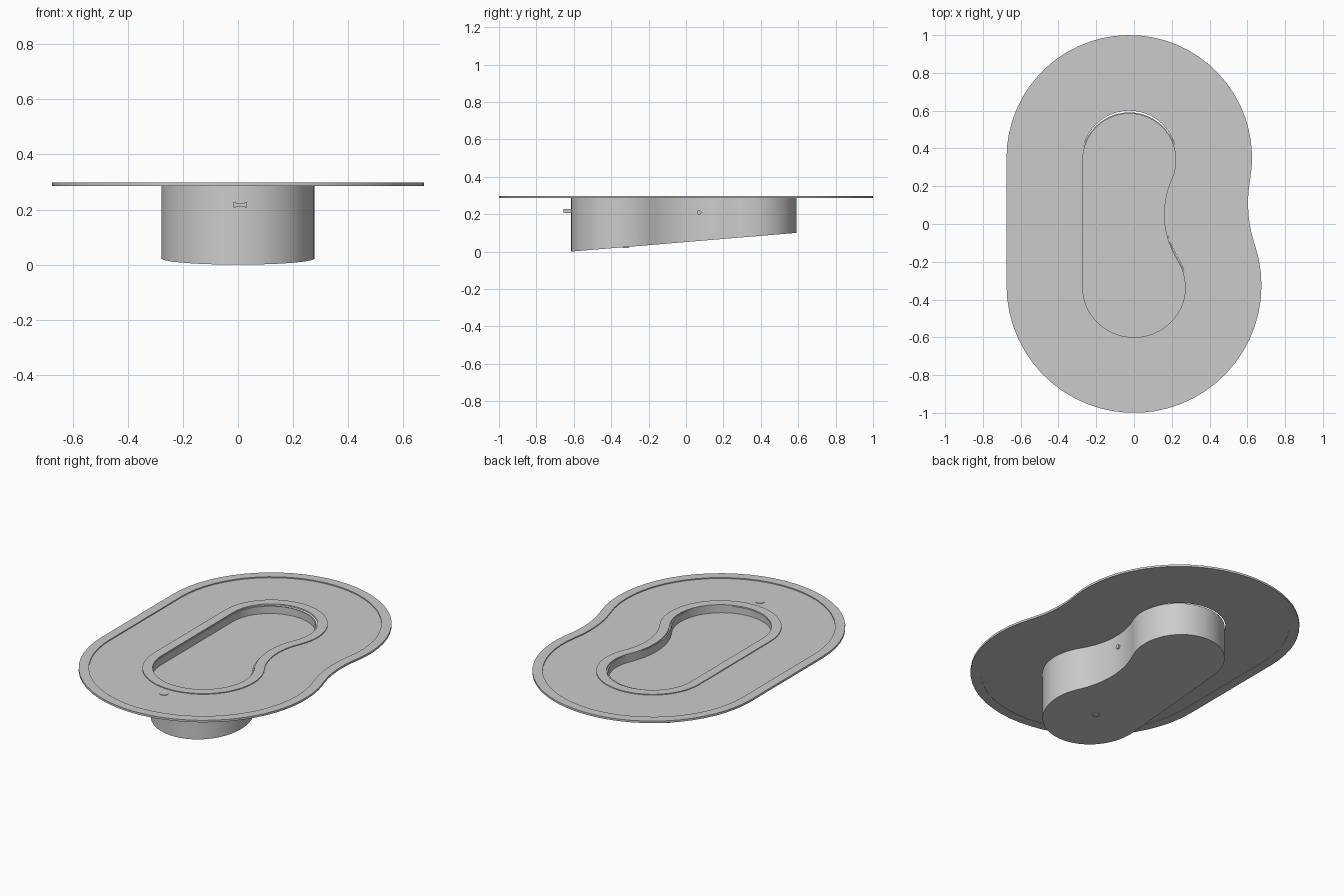
import bpy, bmesh, math
from mathutils import Vector

if "Cube" in bpy.data.objects:
    bpy.data.objects.remove(bpy.data.objects["Cube"])

C_BACK, C_FRONT = Vector((-0.025, 0.35)), Vector((0.0, -0.325))
R_BACK, R_FRONT = 0.25, 0.275


def outline(off, waist):
    """Kidney outline: two end arcs, a straight left side and a concave right waist."""
    r1, r2 = R_BACK + off, R_FRONT + off
    d = C_FRONT - C_BACK
    L = d.length
    u = d / L
    a = ((r1 + waist) ** 2 - (r2 + waist) ** 2 + L * L) / (2 * L)
    h = math.sqrt((r1 + waist) ** 2 - a * a)
    c3 = C_BACK + u * a + Vector((-u.y, u.x)) * h
    b1 = math.atan2(*(c3 - C_BACK).yx)
    b2 = math.atan2(*(c3 - C_FRONT).yx)
    pts = []

    def arc(c, r, t0, t1, n, skip_ends=False):
        for i in range(n + 1):
            if skip_ends and i in (0, n):
                continue
            t = t0 + (t1 - t0) * i / n
            pts.append((c.x + r * math.cos(t), c.y + r * math.sin(t)))

    arc(C_BACK, r1, b1, math.pi, 32)
    arc(C_FRONT, r2, math.pi, 2 * math.pi + b2, 32)
    arc(c3, waist, b2 + math.pi, b1 + math.pi, 14, True)
    return pts


def loft(name, sections, closed=False, cap=False):
    """Join outlines (points, height or height function) into a surface."""
    bm = bmesh.new()
    loops = []
    for pts, z in sections:
        loops.append([bm.verts.new((x, y, z(y) if callable(z) else z)) for x, y in pts])
    pairs = list(zip(loops, loops[1:]))
    if closed:
        pairs.append((loops[-1], loops[0]))
    for A, B in pairs:
        n = len(A)
        for i in range(n):
            j = (i + 1) % n
            bm.faces.new((A[i], A[j], B[j], B[i]))
    if cap:
        bm.faces.new(loops[0])
        if len(loops) > 1:
            bm.faces.new(loops[-1])
    bmesh.ops.recalc_face_normals(bm, faces=bm.faces)
    me = bpy.data.meshes.new(name)
    bm.to_mesh(me)
    bm.free()
    ob = bpy.data.objects.new(name, me)
    bpy.context.collection.objects.link(ob)
    smooth(ob)
    return ob


def smooth(ob):
    bpy.ops.object.select_all(action='DESELECT')
    ob.select_set(True)
    bpy.context.view_layer.objects.active = ob
    bpy.ops.object.shade_smooth_by_angle(angle=math.radians(30))


def band(name, inner, outer, z0, z1):
    return loft(name, [(inner, z0), (outer, z0), (outer, z1), (inner, z1)], closed=True)


def disc(name, loc, r, depth, rot=(0, 0, 0)):
    bpy.ops.mesh.primitive_cylinder_add(vertices=24, radius=r, depth=depth, location=loc, rotation=rot)
    ob = bpy.context.object
    ob.name = name
    smooth(ob)


def box(name, loc, size):
    bpy.ops.mesh.primitive_cube_add(size=1, location=loc)
    ob = bpy.context.object
    ob.name = name
    ob.scale = size


def shifted(pts, dy=-0.012):
    return [(x, y + dy) for x, y in pts]


def floor_z(y):
    return 0.083 * (y + 0.615)


# Deck: raised outer rim, sunken paving, raised coping
rim_out, rim_in = outline(0.4, 0.7), outline(0.345, 0.755)
coping_out, coping_in = outline(0.055, 0.395), outline(0.0, 0.45)
band("deck_rim", rim_in, rim_out, 0.286, 0.298)
band("deck_paving", coping_out, rim_in, 0.288, 0.292)
band("pool_coping", coping_in, coping_out, 0.288, 0.297)

# Basin with sloping floor, open at the top
wall_out = shifted(outline(0.003, 0.447))
wall_in = shifted(outline(-0.004, 0.454))
loft("pool_basin", [(wall_in, lambda y: floor_z(y) + 0.008), (wall_in, 0.29),
                    (wall_out, 0.29), (wall_out, floor_z)], cap=True)

# Water surface
loft("water", [(shifted(outline(-0.002, 0.452)), 0.246)], cap=True)

# Skimmer mouth behind the front wall and its lid in the deck
box("skimmer_throat", (0.009, -0.633, 0.2175), (0.04, 0.042, 0.013))
for side in (-1, 1):
    box("skimmer_flange", (0.009 + side * 0.02, -0.633, 0.2175), (0.009, 0.042, 0.021))
disc("skimmer_lid", (0.009, -0.71, 0.2925), 0.024, 0.005)

# Return inlet at the waist and drain in the deep end
disc("return_inlet", (0.165, 0.07, 0.21), 0.012, 0.025, (0, math.pi / 2, 0))
disc("floor_drain", (0.0, -0.32, floor_z(-0.32) + 0.002), 0.018, 0.014, (math.atan(0.083), 0, 0))
